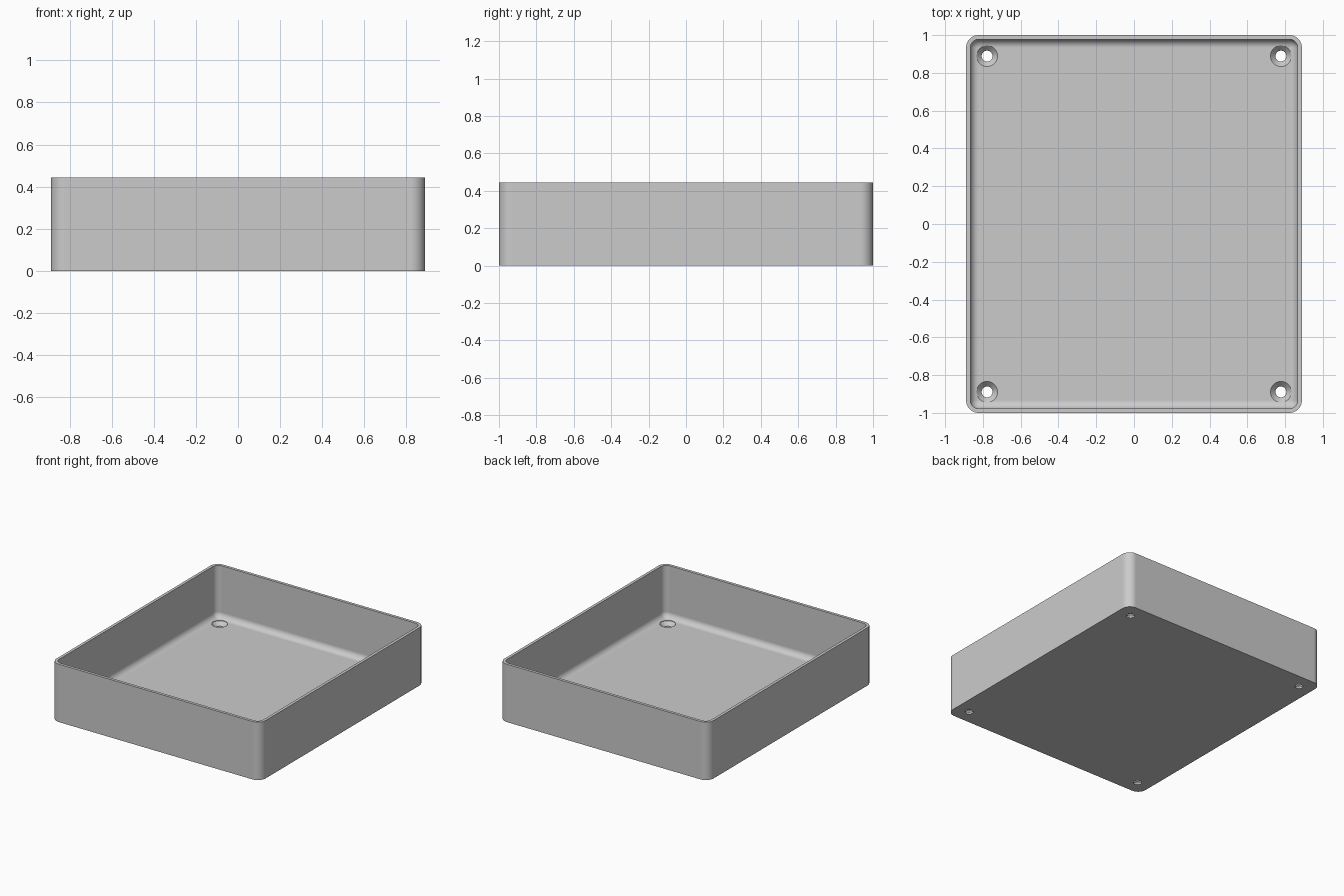
import bpy, bmesh
from math import sin, cos, pi, radians

MM = 2 / 90                      # tray is drawn in small units, 90 of them long
WIDTH, LENGTH, HEIGHT = 80 * MM, 90 * MM, 20 * MM
WALL, FLOOR, CORNER, FILLET = MM, 2 * MM, 3 * MM, 2 * MM
STEPS = 10

if "Cube" in bpy.data.objects:
    bpy.data.objects.remove(bpy.data.objects["Cube"], do_unlink=True)

grey = bpy.data.materials.new("light grey")
grey.use_nodes = True
colour = (0.6, 0.6, 0.6, 1)
grey.diffuse_color = colour
grey.node_tree.nodes["Principled BSDF"].inputs["Base Color"].default_value = colour


def rounded_ring(bm, inset, z):
    """Rounded rectangle of vertices, inset from the outer wall."""
    r = max(CORNER - inset, 0.0005)
    cx, cy = WIDTH / 2 - inset - r, LENGTH / 2 - inset - r
    ring = []
    for quarter, (sx, sy) in enumerate([(1, 1), (-1, 1), (-1, -1), (1, -1)]):
        for i in range(STEPS + 1):
            a = (quarter + i / STEPS) * pi / 2
            ring.append(bm.verts.new((sx * cx + r * cos(a), sy * cy + r * sin(a), z)))
    return ring


def circle_ring(bm, r, z, count=40):
    return [bm.verts.new((r * cos(2 * pi * i / count), r * sin(2 * pi * i / count), z))
            for i in range(count)]


def loft(name, rings_from):
    """Skin a stack of rings and cap both ends."""
    bm = bmesh.new()
    rings = rings_from(bm)
    for low, high in zip(rings, rings[1:]):
        n = len(low)
        for i in range(n):
            j = (i + 1) % n
            bm.faces.new((low[i], low[j], high[j], high[i]))
    bm.faces.new(rings[0][::-1])
    bm.faces.new(rings[-1])
    bmesh.ops.recalc_face_normals(bm, faces=bm.faces)
    mesh = bpy.data.meshes.new(name)
    bm.to_mesh(mesh)
    bm.free()
    mesh.materials.append(grey)
    obj = bpy.data.objects.new(name, mesh)
    bpy.context.collection.objects.link(obj)
    return obj


# Tray shell: outer wall, rim, inner wall, floor fillet
def tray_rings(bm):
    rings = [rounded_ring(bm, 0, 0), rounded_ring(bm, 0, HEIGHT),
             rounded_ring(bm, WALL, HEIGHT)]
    for i in range(STEPS + 1):
        a = i / STEPS * pi / 2
        rings.append(rounded_ring(bm, WALL + FILLET * (1 - cos(a)),
                                  FLOOR + FILLET * (1 - sin(a))))
    return rings


# Countersunk screw hole: narrow bore, cone, clearance above
def hole_rings(bm):
    bore, head = 1.3 * MM, 2.5 * MM
    return [circle_ring(bm, bore, -MM), circle_ring(bm, bore, 0.6 * MM),
            circle_ring(bm, head, FLOOR - 0.1 * MM), circle_ring(bm, head, 3 * FLOOR)]


tray = loft("tray", tray_rings)
bpy.context.view_layer.objects.active = tray
tray.select_set(True)

# Cut one hole near each corner
for sx in (-1, 1):
    for sy in (-1, 1):
        cutter = loft("hole_cutter", hole_rings)
        cutter.hide_render = True
        cutter.location = (sx * (WIDTH / 2 - 5 * MM), sy * (LENGTH / 2 - 5 * MM), 0)
        cut = tray.modifiers.new("screw_hole", "BOOLEAN")
        cut.operation, cut.solver, cut.object = "DIFFERENCE", "EXACT", cutter
        bpy.ops.object.modifier_apply(modifier=cut.name)
        bpy.data.objects.remove(cutter, do_unlink=True)

# Smooth the rounded parts, keep rims crisp and flats flat
bpy.ops.object.shade_smooth_by_angle(angle=radians(30))
normals = tray.modifiers.new("flat_normals", "WEIGHTED_NORMAL")
normals.keep_sharp = True
